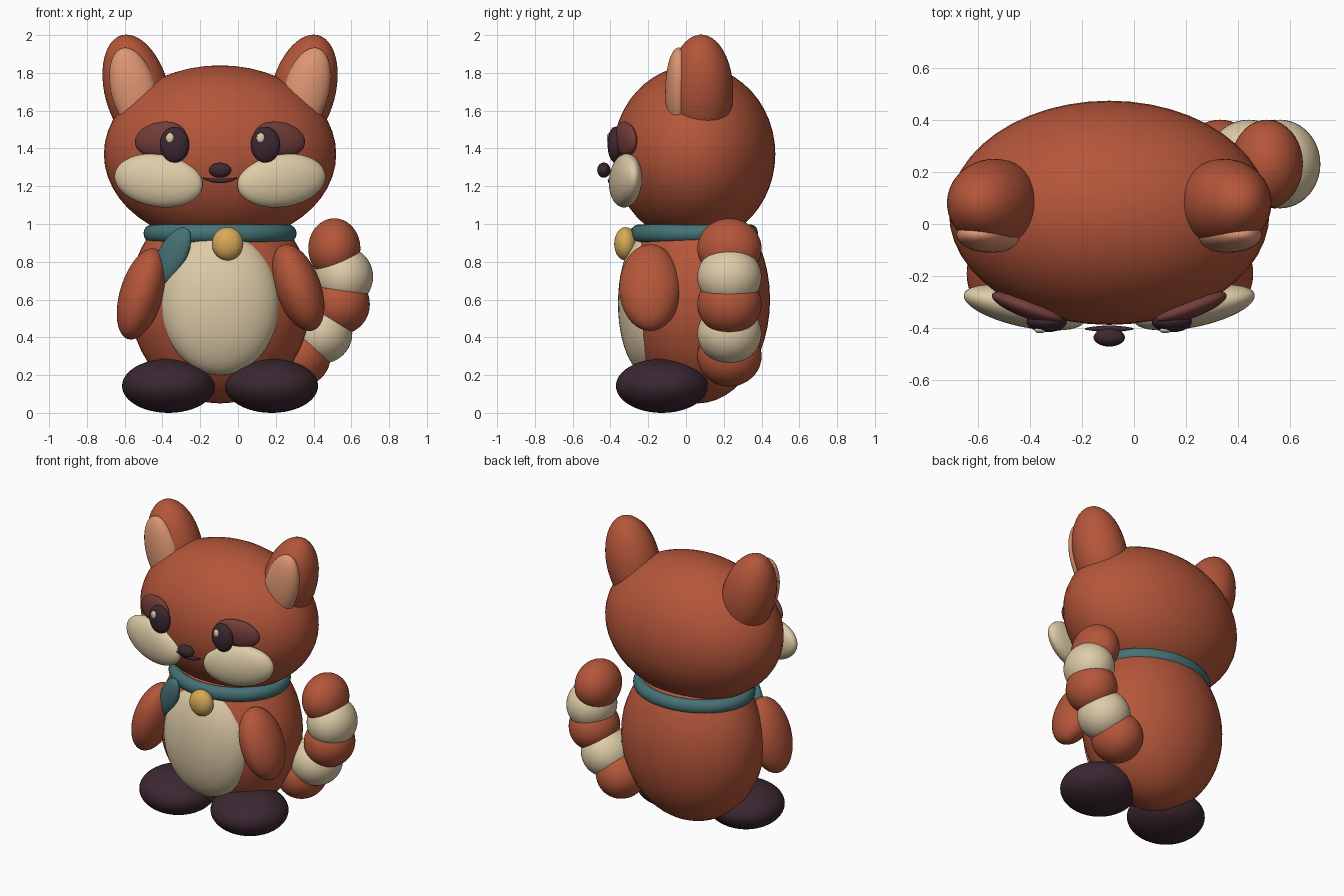
import bpy
from math import radians

old = bpy.data.objects.get("Cube")
if old:
    bpy.data.objects.remove(old, do_unlink=True)

CX = -0.095  # body centre line, shifted because the tail sticks out to one side


def material(name, rgb):
    m = bpy.data.materials.new(name)
    m.use_nodes = True
    colour = (*rgb, 1)
    m.diffuse_color = colour
    node = next(n for n in m.node_tree.nodes if n.type == 'BSDF_PRINCIPLED')
    node.inputs["Base Color"].default_value = colour
    node.inputs["Roughness"].default_value = 0.7
    return m


RUST = material("rust fur", (0.46, 0.093, 0.042))
CREAM = material("cream fur", (0.73, 0.60, 0.39))
DARK = material("dark plum", (0.045, 0.021, 0.032))
PATCH = material("brown patch", (0.17, 0.047, 0.042))
TEAL = material("teal cloth", (0.06, 0.17, 0.18))
GOLD = material("gold", (0.67, 0.40, 0.10))
PINK = material("inner ear pink", (0.73, 0.305, 0.17))


def finish(name, mat):
    ob = bpy.context.object
    ob.name = name
    ob.data.materials.append(mat)
    bpy.ops.object.shade_smooth()
    return ob


def blob(name, mat, loc, size, tilt=0, yaw=0):
    """Ellipsoid with radii size; tilt leans the top to +x, yaw turns about z."""
    bpy.ops.mesh.primitive_uv_sphere_add(
        segments=48, ring_count=24, location=loc,
        rotation=(0, radians(tilt), radians(yaw)))
    bpy.context.object.scale = size
    return finish(name, mat)


def pair(name, mat, offset, size, tilt=0, yaw=0):
    """Mirrored ellipsoids; offset x is measured from the centre line."""
    for side, s in (("left", 1), ("right", -1)):
        x, y, z = offset
        blob(f"{side}_{name}", mat, (CX + s * x, y, z), size, s * tilt, s * yaw)


# Head, body and belly
blob("head", RUST, (CX, 0.043, 1.37), (0.615, 0.43, 0.47))
blob("body", RUST, (CX, 0.06, 0.6), (0.48, 0.385, 0.55))
blob("belly", CREAM, (CX, -0.2, 0.58), (0.315, 0.16, 0.38))

# Ears
pair("ear", RUST, (0.44, 0.08, 1.70), (0.17, 0.17, 0.31), 15)
pair("inner_ear", PINK, (0.455, -0.04, 1.70), (0.12, 0.07, 0.24), 15)

# Face
pair("cheek", CREAM, (0.325, -0.32, 1.23), (0.24, 0.075, 0.14), -8, 12)
pair("eye_patch", PATCH, (0.315, -0.32, 1.45), (0.145, 0.04, 0.09), 10, 20)
pair("eye", DARK, (0.24, -0.375, 1.42), (0.077, 0.04, 0.095))
for side, s in (("left", 1), ("right", -1)):
    blob(f"{side}_eye_glint", CREAM, (CX + s * 0.24 - 0.025, -0.407, 1.455),
         (0.022, 0.012, 0.027))
blob("nose", DARK, (CX, -0.435, 1.285), (0.06, 0.035, 0.04))

# Mouth: a thin smile tapering to the corners
curve = bpy.data.curves.new("mouth", 'CURVE')
curve.dimensions = '3D'
curve.bevel_depth = 0.012
curve.bevel_resolution = 3
curve.use_fill_caps = True
spline = curve.splines.new('POLY')
STEPS = 12
spline.points.add(STEPS)
for i, p in enumerate(spline.points):
    t = 2 * i / STEPS - 1
    p.co = (CX + 0.092 * t, -0.402, 1.228 + 0.016 * t * t, 1)
    p.radius = 1.05 - 0.8 * t * t
curve.materials.append(DARK)
bpy.context.collection.objects.link(bpy.data.objects.new("mouth", curve))

# Collar, scarf end and bell
bpy.ops.mesh.primitive_torus_add(
    location=(CX, 0.045, 0.95), major_segments=64, minor_segments=20,
    major_radius=0.36, minor_radius=0.045)
bpy.context.object.scale = (1, 0.83, 1.05)
finish("collar", TEAL)
blob("scarf_end", TEAL, (-0.35, -0.25, 0.83), (0.08, 0.04, 0.17), 31, -25)
blob("bell", GOLD, (-0.055, -0.32, 0.895), (0.083, 0.06, 0.088))

# Arms and feet
blob("left_arm", RUST, (0.318, -0.19, 0.663), (0.12, 0.163, 0.24), -20)
blob("right_arm", RUST, (-0.51, -0.19, 0.63), (0.115, 0.163, 0.25), 17)
pair("foot", DARK, (0.273, -0.128, 0.143), (0.246, 0.243, 0.143))

# Tail: overlapping banded segments curling upward
tail = [(0.33, 0.30, 0.16), (0.44, 0.42, 0.165), (0.54, 0.575, 0.158),
        (0.56, 0.72, 0.155), (0.51, 0.87, 0.138)]
for i, (x, z, r) in enumerate(tail):
    blob(f"tail_segment_{i + 1}", CREAM if i % 2 else RUST,
         (x, 0.23, z), (r, 0.17, 0.16))
